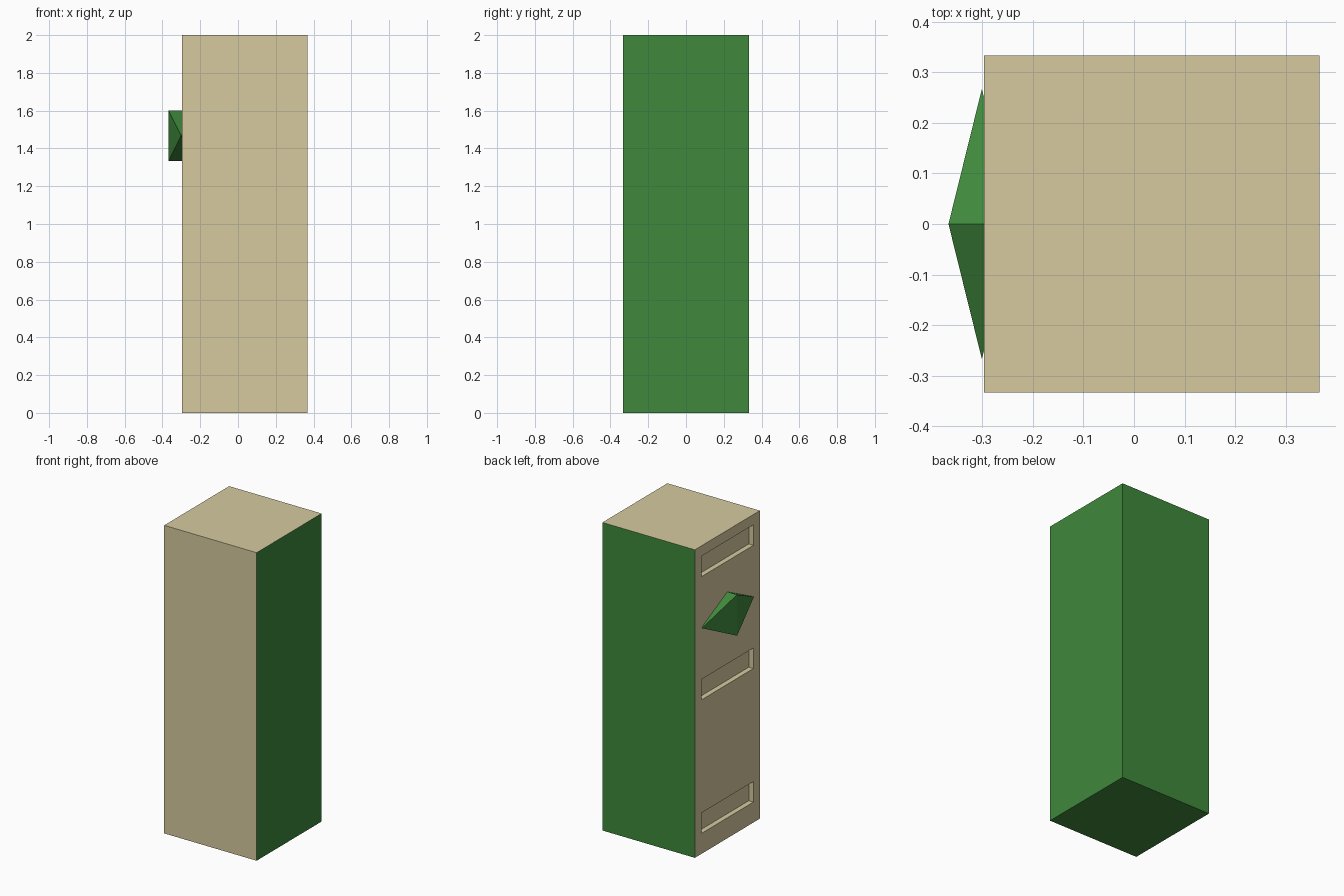
import bpy
import bmesh
from mathutils import Vector

if "Cube" in bpy.data.objects:
    bpy.data.objects.remove(bpy.data.objects["Cube"])

X0, X1, HALF, TOP = -0.297, 0.367, 0.333, 2.0


def material(name, rgb):
    m = bpy.data.materials.new(name)
    m.diffuse_color = (*rgb, 1)
    m.use_nodes = True
    m.node_tree.nodes["Principled BSDF"].inputs["Base Color"].default_value = m.diffuse_color
    return m


tan = material("tan", (0.67, 0.59, 0.35))
green = material("green", (0.05, 0.25, 0.045))


def finish(name, bm, *mats):
    bmesh.ops.recalc_face_normals(bm, faces=bm.faces[:])
    me = bpy.data.meshes.new(name)
    bm.to_mesh(me)
    bm.free()
    for m in mats:
        me.materials.append(m)
    ob = bpy.data.objects.new(name, me)
    bpy.context.collection.objects.link(ob)
    return ob


def add_box(bm, lo, hi):
    lo, hi = Vector(lo), Vector(hi)
    for v in bmesh.ops.create_cube(bm, size=1)["verts"]:
        v.co = (lo + hi) / 2 + v.co * (hi - lo)


# Tall cabinet body
bm = bmesh.new()
add_box(bm, (X0, -HALF, 0), (X1, HALF, TOP))
body = finish("cabinet_body", bm, tan, green)

# Three shallow slots cut into the left side
bm = bmesh.new()
for z in (0.133, 1.0, 1.8):
    add_box(bm, (X0 - 0.1, -0.267, z), (X0 + 0.033, 0.267, z + 0.133))
cutter = finish("slot_cutter", bm, tan)
cutter.hide_render = True

mod = body.modifiers.new("slots", "BOOLEAN")
mod.operation = "DIFFERENCE"
mod.solver = "EXACT"
mod.object = cutter
bpy.context.view_layer.objects.active = body
bpy.ops.object.modifier_apply(modifier=mod.name)
bpy.data.objects.remove(cutter)

# Right, back and underside are green; everything else is tan
for p in body.data.polygons:
    c = p.center
    outer_green = c.x > X1 - 0.001 or c.y > HALF - 0.001 or c.z < 0.001
    p.material_index = 1 if outer_green else 0

# Faceted knob: two pyramids joined base to base, half sunk in the left side
KX, KZ = -0.301, 1.467
bm = bmesh.new()
ring = [bm.verts.new((KX + dx * 0.066, 0, KZ + dz * 0.133))
        for dx, dz in ((-1, -1), (1, -1), (1, 1), (-1, 1))]
for y in (-0.267, 0.267):
    tip = bm.verts.new((KX, y, KZ))
    for i in range(4):
        bm.faces.new((ring[i], ring[(i + 1) % 4], tip))
finish("faceted_knob", bm, green)
